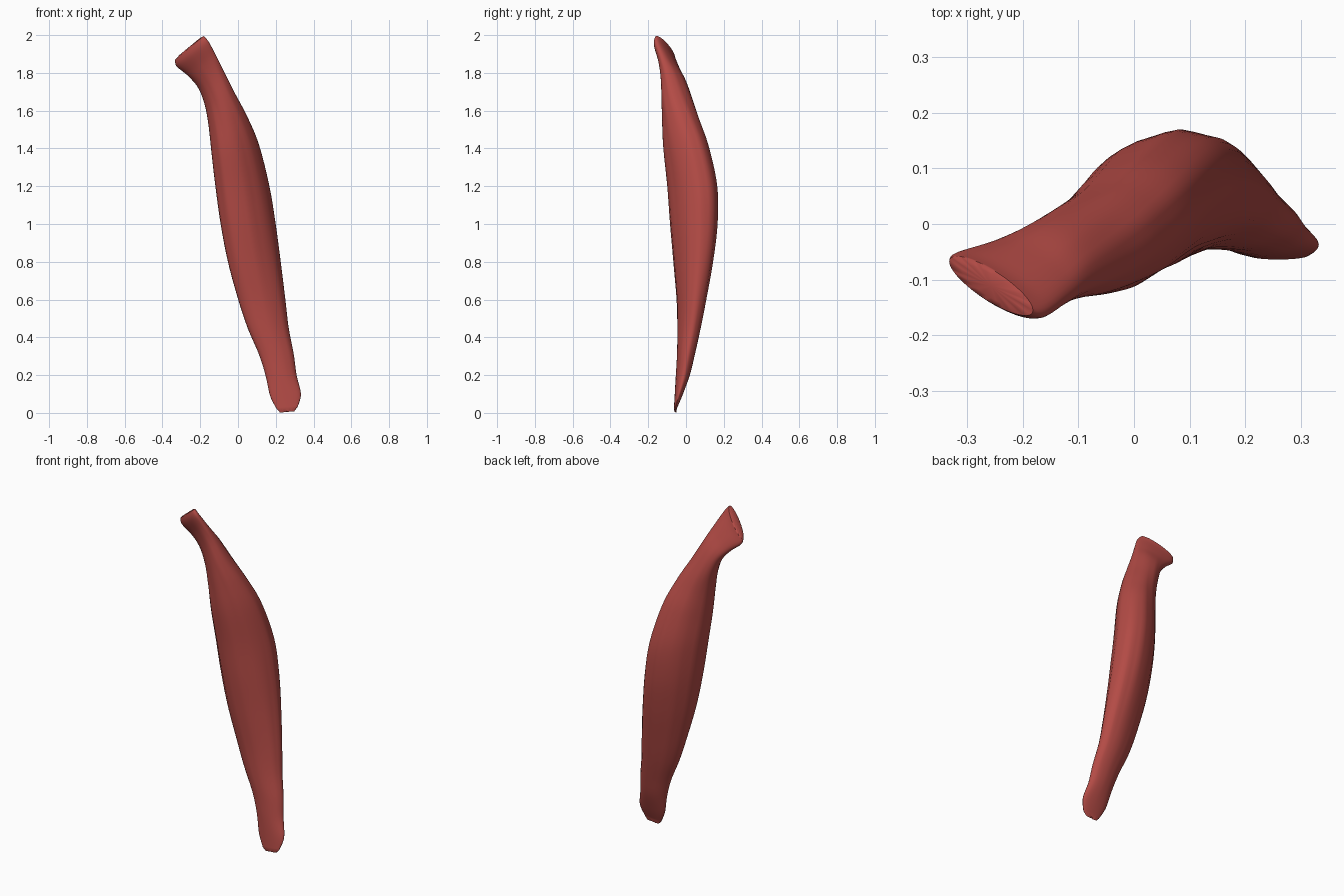
import bpy
import bmesh
import math
from mathutils import Vector

default = bpy.data.objects.get("Cube")
if default:
    bpy.data.objects.remove(default)

SIDES = 40        # points around each cross-section
STEPS = 6         # rings between neighbouring cross-sections

# Cross-sections from bottom tendon to top tendon:
# left x, left z, right x, right z, front y, back y, skew in degrees
SECTIONS = [
    (.205, .02, .315, .03, -.064, -.048, 0),
    (.17, .09, .333, .1, -.06, -.018, 5),
    (.145, .2, .31, .2, -.054, .02, 8),
    (.11, .31, .295, .31, -.048, .047, 10),
    (.05, .45, .268, .45, -.046, .078, 15),
    (0, .6, .25, .6, -.05, .107, 18),
    (-.055, .8, .225, .8, -.067, .142, 20),
    (-.093, 1, .198, 1, -.085, .165, 20),
    (-.12, 1.2, .165, 1.2, -.1, .163, 20),
    (-.14, 1.38, .11, 1.42, -.12, .12, 15),
    (-.155, 1.52, .048, 1.57, -.126, .072, 5),
    (-.175, 1.63, -.015, 1.69, -.13, .036, -10),
    (-.21, 1.72, -.075, 1.81, -.135, .002, -25),
    (-.265, 1.785, -.115, 1.89, -.148, -.028, -40),
    (-.325, 1.835, -.155, 1.965, -.17, -.048, -50),
    (-.333, 1.87, -.182, 1.995, -.165, -.058, -55),
]


def spline(a, b, c, d, t):
    """Smooth blend from b to c."""
    return b + .5 * t * (c - a + t * (2*a - 5*b + 4*c - d + t * (3*(b - c) + d - a)))


def ring_points(section, along):
    """Skewed oval with shallow muscle-fibre grooves."""
    lx, lz, rx, rz, front, back, skew = section
    mid = Vector(((lx + rx) / 2, (front + back) / 2, (lz + rz) / 2))
    belly = math.sin(math.pi * along)
    points = []
    for i in range(SIDES):
        a = math.tau * i / SIDES
        fibre = math.sin(9 * a + 5 * along) + .6 * math.sin(14 * a - 7 * along)
        swell = 1 + .012 * belly * fibre
        u = math.cos(a) * swell
        v = math.sin(a + math.radians(skew)) * swell
        points.append(mid + Vector((u * (rx - lx), v * (back - front), u * (rz - lz))) / 2)
    return points


# Loft the muscle belly and both tendons as one skin
bm = bmesh.new()
rings = []
last = len(SECTIONS) - 1
for k in range(last * STEPS + 1):
    j = min(k // STEPS, last - 1)
    t = k / STEPS - j
    near = [SECTIONS[max(0, min(last, j + o))] for o in (-1, 0, 1, 2)]
    section = [spline(*vals, t) for vals in zip(*near)]
    rings.append([bm.verts.new(p) for p in ring_points(section, k / (last * STEPS))])

for low, high in zip(rings, rings[1:]):
    for i in range(SIDES):
        n = (i + 1) % SIDES
        bm.faces.new((low[i], low[n], high[n], high[i]))

# Slightly domed, ragged ends
for ring, lift in ((rings[0], -.02), (rings[-1], .006)):
    centre = sum((v.co for v in ring), Vector()) / SIDES
    inner = []
    for i, v in enumerate(ring):
        p = centre.lerp(v.co, .7)
        p.z += lift * (.8 + .2 * math.sin(i * 1.9))
        inner.append(bm.verts.new(p))
    tip = bm.verts.new(centre + Vector((0, 0, lift)))
    for i in range(SIDES):
        n = (i + 1) % SIDES
        bm.faces.new((ring[i], ring[n], inner[n], inner[i]))
        bm.faces.new((inner[i], inner[n], tip))
bmesh.ops.recalc_face_normals(bm, faces=bm.faces)

mesh = bpy.data.meshes.new("muscle")
bm.to_mesh(mesh)
bm.free()
muscle = bpy.data.objects.new("muscle", mesh)
bpy.context.collection.objects.link(muscle)

# Muscle red
red = bpy.data.materials.new("muscle red")
red.use_nodes = True
colour = (.45, .07, .06, 1)
red.diffuse_color = colour
red.node_tree.nodes["Principled BSDF"].inputs["Base Color"].default_value = colour
mesh.materials.append(red)

bpy.context.view_layer.objects.active = muscle
muscle.select_set(True)
bpy.ops.object.shade_smooth_by_angle(angle=math.radians(50))
